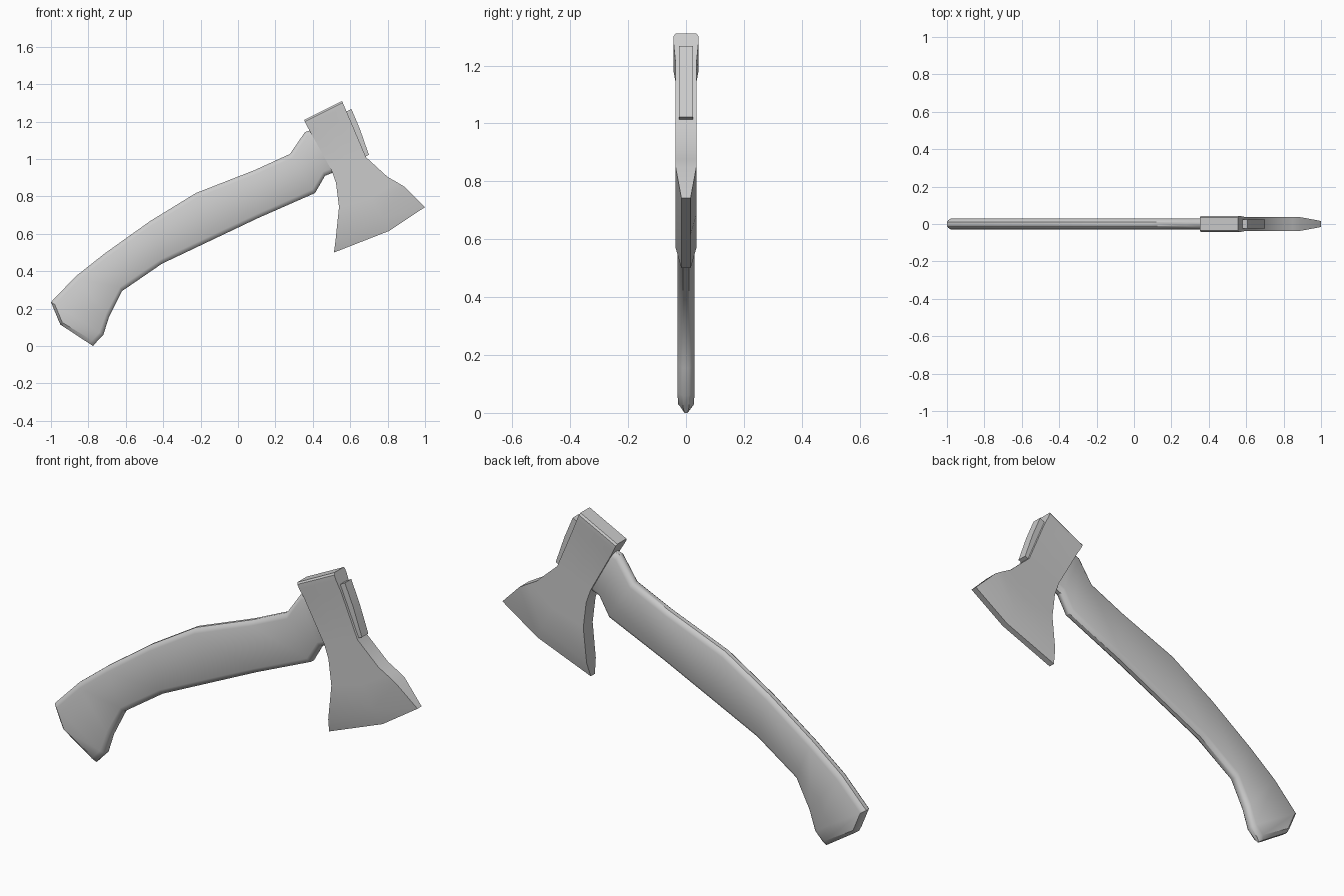
import bpy, bmesh, math
from mathutils import Vector

if "Cube" in bpy.data.objects:
    bpy.data.objects.remove(bpy.data.objects["Cube"])


def loft(name, rings):
    """Skin a list of equal-sized vertex rings and cap both ends."""
    bm = bmesh.new()
    rows = [[bm.verts.new(p) for p in ring] for ring in rings]
    n = len(rows[0])
    for r0, r1 in zip(rows, rows[1:]):
        for i in range(n):
            j = (i + 1) % n
            bm.faces.new((r0[i], r0[j], r1[j], r1[i]))
    bm.faces.new(rows[0])
    bm.faces.new(rows[-1])
    bmesh.ops.recalc_face_normals(bm, faces=bm.faces)
    mesh = bpy.data.meshes.new(name)
    bm.to_mesh(mesh)
    bm.free()
    obj = bpy.data.objects.new(name, mesh)
    bpy.context.collection.objects.link(obj)
    bpy.ops.object.select_all(action='DESELECT')
    obj.select_set(True)
    bpy.context.view_layer.objects.active = obj
    bpy.ops.object.shade_smooth_by_angle(angle=math.radians(35))
    return obj


def flat_ring(points, t):
    """Row of (x, z) points mirrored to y = -t and y = +t."""
    return [(x, -t, z) for x, z in points] + [(x, t, z) for x, z in reversed(points)]


def round_ring(a, b, t):
    """Flat-sided section from a to b with rounded long edges."""
    a, b = Vector(a), Vector(b)
    d = (b - a).normalized()
    steps = ((0, 0.36), (0.008, 0.72), (0.024, 1.0))
    pts = [(a + d * s, t * k) for s, k in steps]
    pts += [(b - d * s, t * k) for s, k in reversed(steps)]
    return [(p.x, -y, p.y) for p, y in pts] + [(p.x, y, p.y) for p, y in reversed(pts)]


# Handle: upper and lower outline points, butt to head, half thickness
handle = [
    ((-0.95, 0.115), (-0.775, 0.0), 0.012),
    ((-0.96, 0.138), (-0.76, 0.018), 0.028),
    ((-1.0, 0.235), (-0.72, 0.06), 0.029),
    ((-0.866, 0.374), (-0.69, 0.155), 0.029),
    ((-0.71, 0.497), (-0.62, 0.294), 0.029),
    ((-0.47, 0.668), (-0.407, 0.44), 0.029),
    ((-0.225, 0.818), (-0.15, 0.562), 0.029),
    ((0.09, 0.941), (0.107, 0.684), 0.029),
    ((0.278, 1.027), (0.412, 0.818), 0.029),
    ((0.358, 1.144), (0.465, 0.91), 0.029),
    ((0.42, 1.165), (0.515, 0.93), 0.029),
]
loft("handle", [round_ring(*s) for s in handle])

# Axe head: back, middle and front points from poll down to cutting edge
head = [
    (((0.353, 1.208), (0.455, 1.259), (0.556, 1.31)), 0.036),
    (((0.357, 1.200), (0.459, 1.251), (0.560, 1.301)), 0.043),
    (((0.367, 1.180), (0.469, 1.231), (0.569, 1.280)), 0.043),
    (((0.385, 1.147), (0.490, 1.185), (0.595, 1.220)), 0.037),
    (((0.500, 0.940), (0.590, 0.975), (0.684, 1.010)), 0.037),
    (((0.524, 0.872), (0.660, 0.885), (0.800, 0.904)), 0.037),
    (((0.540, 0.743), (0.710, 0.790), (0.850, 0.876)), 0.037),
    (((0.522, 0.570), (0.770, 0.685), (0.893, 0.850)), 0.036),
    (((0.513, 0.500), (0.807, 0.615), (1.000, 0.743)), 0.016),
]
loft("axe_head", [flat_ring(p, t) for p, t in head])

# End of the handle showing through the front of the head
tenon = [
    ((0.565, 1.245), (0.606, 1.268)),
    ((0.600, 1.140), (0.652, 1.160)),
    ((0.650, 1.000), (0.700, 1.022)),
]
loft("handle_end", [flat_ring(p, 0.025) for p in tenon])
